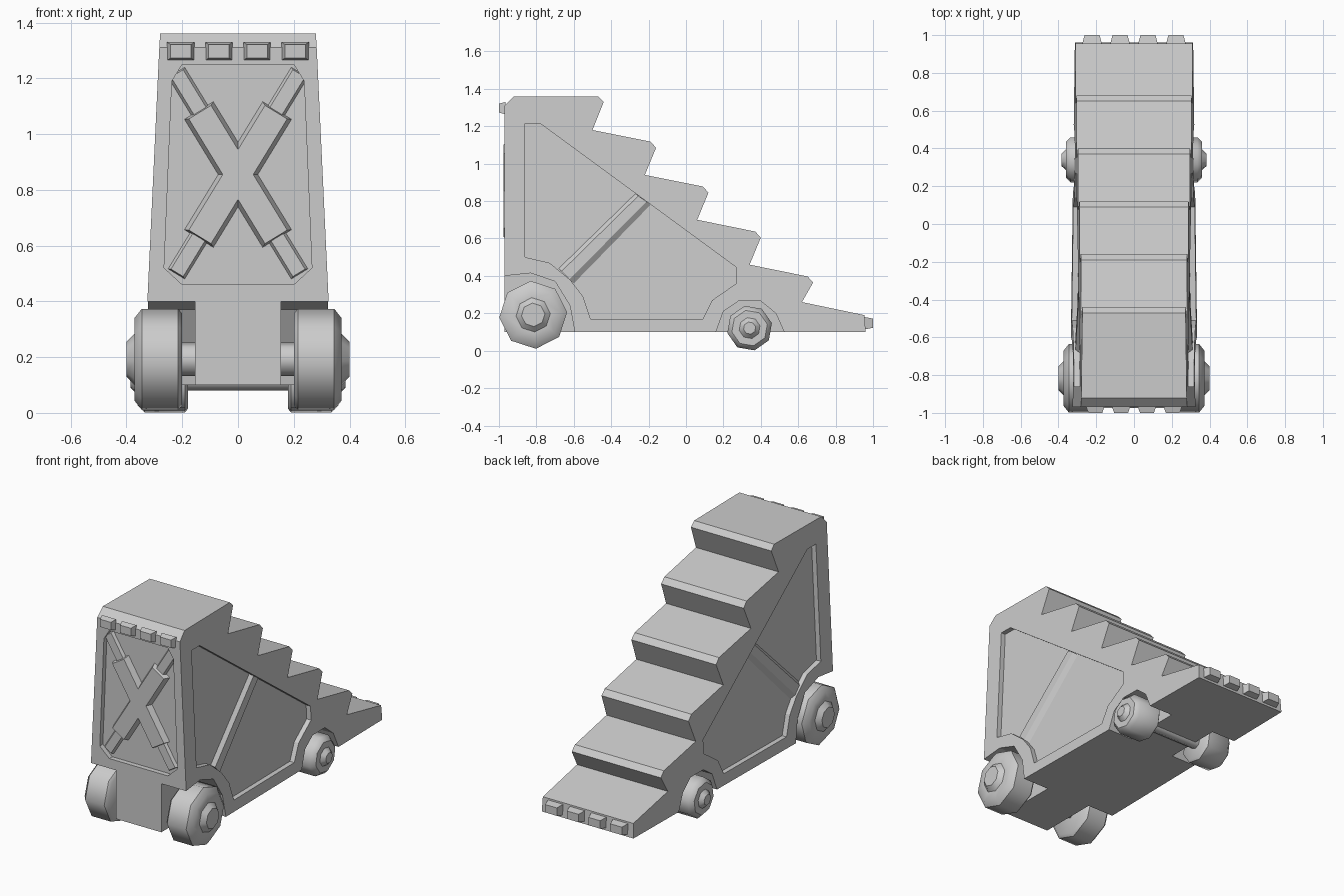
import bpy, bmesh, math
from math import cos, sin, pi

if "Cube" in bpy.data.objects:
    bpy.data.objects.remove(bpy.data.objects["Cube"])

def loft(name, loops):
    """Skin a stack of matching point loops and cap both ends."""
    bm = bmesh.new()
    rings = [[bm.verts.new(p) for p in lp] for lp in loops]
    n = len(rings[0])
    for a, b in zip(rings, rings[1:]):
        for i in range(n):
            bm.faces.new((a[i], a[(i + 1) % n], b[(i + 1) % n], b[i]))
    bm.faces.new(rings[0])
    bm.faces.new(rings[-1])
    bmesh.ops.recalc_face_normals(bm, faces=bm.faces)
    me = bpy.data.meshes.new(name)
    bm.to_mesh(me)
    bm.free()
    ob = bpy.data.objects.new(name, me)
    bpy.context.collection.objects.link(ob)
    return ob

def half_width(y, z):
    """Side walls lean in towards the top and the back."""
    return 0.28 + 0.047 * (1.36 - z) - 0.0135 * (y + 0.97)

def on_side(pts, off, s=1):
    return [(s * (half_width(y, z) + off), y, z) for y, z in pts]

def at_x(pts, x):
    return [(x, y, z) for y, z in pts]

def at_y(pts, y):
    return [(x, y, z) for x, z in pts]

def cut(target, cutter):
    m = target.modifiers.new("cut", 'BOOLEAN')
    m.operation, m.solver, m.object = 'DIFFERENCE', 'EXACT', cutter
    bpy.context.view_layer.objects.active = target
    bpy.ops.object.modifier_apply(modifier=m.name)
    bpy.data.objects.remove(cutter)

# Body: staircase profile
profile = [(-0.97, 0.10), (-0.97, 1.31), (-0.92, 1.36), (-0.47, 1.36), (-0.44, 1.33),
           (-0.50, 1.18), (-0.19, 1.118), (-0.16, 1.085), (-0.22, 0.94), (0.09, 0.878),
           (0.12, 0.845), (0.06, 0.70), (0.37, 0.637), (0.40, 0.605), (0.34, 0.46),
           (0.65, 0.397), (0.68, 0.365), (0.62, 0.26), (0.955, 0.19), (0.96, 0.10)]
body = loft("stair_body", [on_side(profile, 0, -1), on_side(profile, 0, 1)])

# Wheel wells and recessed side panels
front_well = [(-1.1, 0), (-1.1, 0.40), (-0.97, 0.40), (-0.83, 0.415), (-0.70, 0.37),
              (-0.62, 0.24), (-0.595, 0.10), (-0.595, 0)]
rear_well = [(0.16, 0), (0.16, 0.10), (0.20, 0.21), (0.28, 0.265), (0.40, 0.265),
             (0.48, 0.20), (0.525, 0.10), (0.525, 0)]
panel = [(-0.86, 1.215), (-0.78, 1.215), (0.27, 0.445), (0.27, 0.36), (0.14, 0.27),
         (0.09, 0.17), (-0.51, 0.17), (-0.55, 0.29), (-0.62, 0.38), (-0.73, 0.47),
         (-0.86, 0.50)]
for s in (1, -1):
    for well in (front_well, rear_well):
        cut(body, loft("well_cutter", [at_x(well, s * 0.155), at_x(well, s * 0.6)]))
    cut(body, loft("panel_cutter", [on_side(panel, -0.03, s), on_side(panel, 0.1, s)]))

# Recessed front panel
front = [(-0.20, 0.46), (0.20, 0.46), (0.265, 0.52), (0.237, 1.19), (0.20, 1.25),
         (-0.20, 1.25), (-0.237, 1.19), (-0.265, 0.52)]
cut(body, loft("front_cutter", [at_y(front, -0.94), at_y(front, -1.1)]))

# Diagonal side braces
base = [(-0.27, 0.84), (-0.19, 0.78), (-0.60, 0.36), (-0.68, 0.44)]
top = [(-0.255, 0.828), (-0.212, 0.797), (-0.622, 0.382), (-0.665, 0.425)]
for s, side in ((1, "right"), (-1, "left")):
    loft("side_brace_" + side, [on_side(base, -0.035, s), on_side(base, -0.03, s),
                                on_side(top, -0.01, s)])

# Crossed front braces: thin full-length bars with thick bars over them
def cross_bar(name, s, length, width, depth, bevel, cz):
    a = math.atan2(0.72, 0.44)
    def quad(l, w):
        return [(s * (u * cos(a) - v * sin(a)), cz + u * sin(a) + v * cos(a))
                for u, v in ((-l, -w), (l, -w), (l, w), (-l, w))]
    l, w = length / 2, width / 2
    loft(name, [at_y(quad(l, w), -0.935),
                at_y(quad(l - bevel * 0.5, w - bevel), depth)])

for s, side in ((1, "right"), (-1, "left")):
    cross_bar("thin_brace_" + side, s, 0.85, 0.075, -0.957, 0.012, 0.86)
    cross_bar("thick_brace_" + side, s, 0.54, 0.125, -0.975, 0.016, 0.855)

# Studs along the top front edge and the foot of the stairs
def stud(name, x, z, y0, y1, w, h):
    def rect(w, h):
        return [(x - w, z - h), (x + w, z - h), (x + w, z + h), (x - w, z + h)]
    loft(name, [at_y(rect(w, h), y0), at_y(rect(w * 0.75, h * 0.72), y1)])

for i in range(4):
    stud("front_stud", -0.205 + i * 0.1367, 1.297, -0.965, -1.0, 0.049, 0.033)
    stud("foot_stud", -0.222 + i * 0.148, 0.147, 0.95, 1.0, 0.053, 0.034)

# Wheels and axles: turned octagonal profiles of (x, radius)
def turned(name, steps, y, z, sides, turn=0.0, s=1):
    ob = loft(name, [[(s * x, y + r * cos(2 * pi * k / sides + turn),
                       z + r * sin(2 * pi * k / sides + turn)) for k in range(sides)]
                     for x, r in steps])
    bpy.ops.object.select_all(action='DESELECT')
    ob.select_set(True)
    bpy.context.view_layer.objects.active = ob
    bpy.ops.object.shade_smooth_by_angle(angle=math.radians(46))
    return ob

big = [(0.20, 0.165), (0.215, 0.182), (0.345, 0.182), (0.372, 0.148), (0.372, 0.092),
       (0.40, 0.063)]
small = [(0.18, 0.11), (0.19, 0.122), (0.335, 0.122), (0.36, 0.097), (0.36, 0.057),
         (0.385, 0.033)]
for s, side in ((1, "right"), (-1, "left")):
    turned("front_wheel_" + side, big, -0.817, 0.192, 8, 0.08, s)
    turned("rear_wheel_" + side, small, 0.34, 0.121, 8, 0.22, s)
turned("front_axle", [(-0.25, 0.06), (0.25, 0.06)], -0.817, 0.192, 8)
turned("rear_axle", [(-0.22, 0.04), (0.22, 0.04)], 0.34, 0.121, 8)
